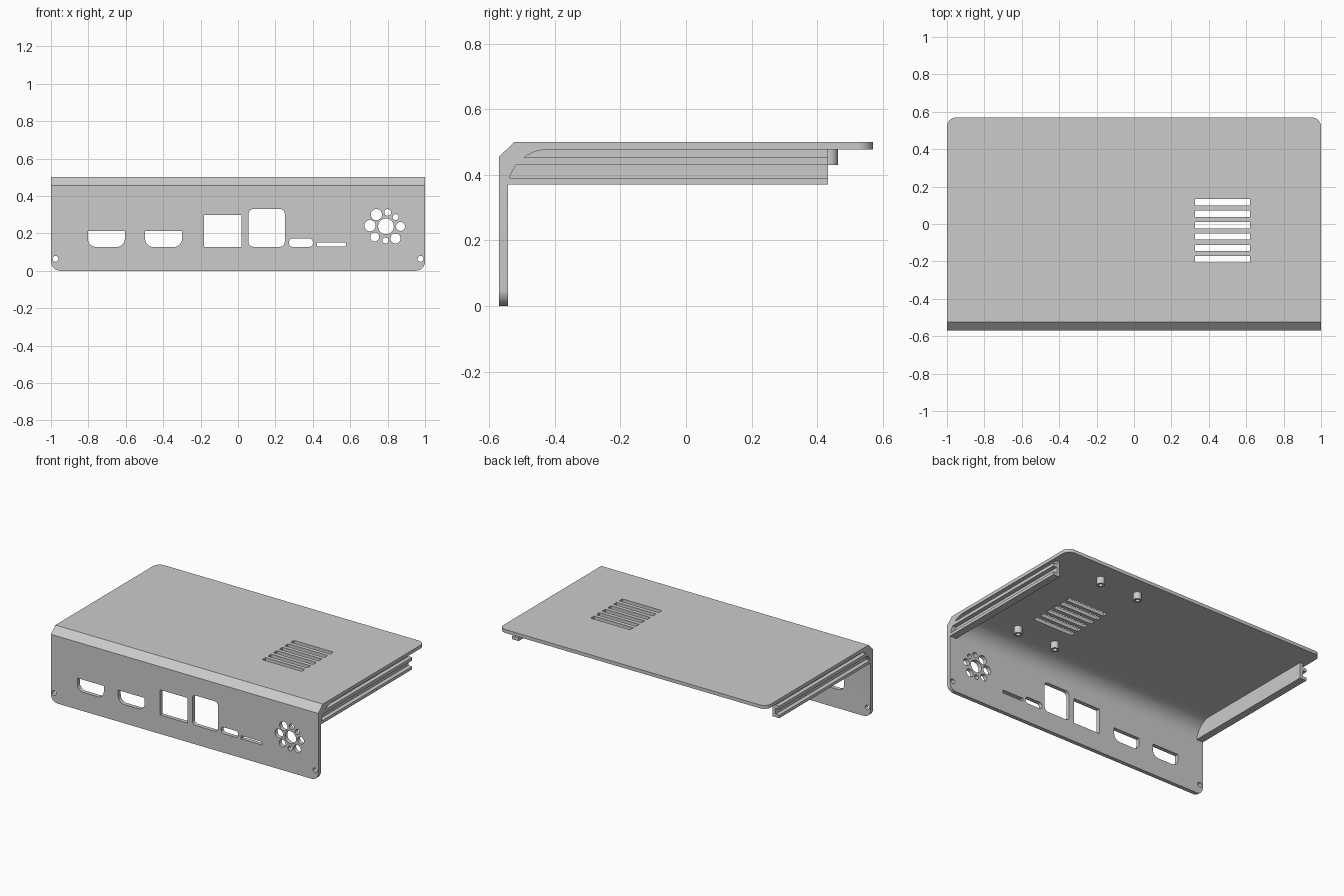
import bpy, bmesh
from math import sin, cos, pi, radians
from mathutils import Vector

cube = bpy.data.objects.get("Cube")
if cube:
    bpy.data.objects.remove(cube, do_unlink=True)

grey = bpy.data.materials.new("plain_grey")
grey.use_nodes = True
grey.diffuse_color = (0.6, 0.6, 0.6, 1)
grey.node_tree.nodes["Principled BSDF"].inputs["Base Color"].default_value = (0.6, 0.6, 0.6, 1)

TOP, UNDER = 0.5, 0.477          # plate surfaces
FRONT, INNER = -0.57, -0.543     # front panel surfaces
BACK = 0.57


def make_object(name, bm):
    bmesh.ops.recalc_face_normals(bm, faces=bm.faces)
    mesh = bpy.data.meshes.new(name)
    bm.to_mesh(mesh)
    bm.free()
    mesh.materials.append(grey)
    ob = bpy.data.objects.new(name, mesh)
    bpy.context.collection.objects.link(ob)
    return ob


def prism(bm, outline, place, low, high):
    """Extrude a 2D outline between two depths; place maps (a, b, depth) to xyz."""
    rings = [[bm.verts.new(place(a, b, d)) for a, b in outline] for d in (low, high)]
    bm.faces.new(rings[0])
    bm.faces.new(rings[1][::-1])
    n = len(outline)
    for i in range(n):
        j = (i + 1) % n
        bm.faces.new((rings[0][i], rings[0][j], rings[1][j], rings[1][i]))


def arc(cx, cy, r, start, end, steps):
    return [(cx + r * cos(radians(start + (end - start) * i / steps)),
             cy + r * sin(radians(start + (end - start) * i / steps)))
            for i in range(steps + 1)]


def rounded_box(x0, x1, z0, z1, bottom=0, top=0):
    pts = []
    for x, z, r, sx, sz, a in ((x1, z1, top, -1, -1, 0), (x0, z1, top, 1, -1, 90),
                               (x0, z0, bottom, 1, 1, 180), (x1, z0, bottom, -1, 1, 270)):
        pts += arc(x + sx * r, z + sz * r, r, a, a + 90, 6) if r else [(x, z)]
    return pts


def along_x(y, z, d):
    return (d, y, z)


def along_y(x, z, d):
    return (x, d, z)


def along_z(x, y, d):
    return (x, y, d)


def smooth(ob):
    bpy.ops.object.select_all(action='DESELECT')
    ob.select_set(True)
    bpy.context.view_layer.objects.active = ob
    bpy.ops.object.shade_smooth_by_angle(angle=radians(30))


# Shell: front panel and top plate with chamfered outside and filleted inside
R = 0.123
profile = [(FRONT, 0), (FRONT, 0.455), (-0.523, TOP), (BACK, TOP), (BACK, UNDER)]
profile += arc(INNER + R, UNDER - R, R, 90, 180, 14)
profile.append((INNER, 0))
bm = bmesh.new()
prism(bm, profile, along_x, -1, 1)


def is_corner(edge):
    a, b = (v.co for v in edge.verts)
    if abs(a.x - b.x) > 0.01:
        return False
    low_edge = max(a.z, b.z) < 0.001
    back_edge = min(a.y, b.y) > BACK - 0.001
    return low_edge or back_edge


bmesh.ops.bevel(bm, geom=[e for e in bm.edges if is_corner(e)], offset=0.05,
                segments=8, profile=0.5, affect='EDGES')
shell = make_object("shell", bm)

# Cutter for ports, fan grille, screw holes and vent slots
bm = bmesh.new()
ports = [
    rounded_box(-0.803, -0.605, 0.127, 0.212, bottom=0.045),
    rounded_box(-0.497, -0.299, 0.127, 0.212, bottom=0.045),
    rounded_box(-0.183, 0.02, 0.128, 0.298),
    rounded_box(0.057, 0.25, 0.128, 0.33, 0.025, 0.025),
    rounded_box(0.273, 0.4, 0.128, 0.172, 0.018, 0.018),
    rounded_box(0.423, 0.578, 0.129, 0.15),
]
round_holes = [
    (0.791, 0.237, 0.042), (0.74, 0.3, 0.03), (0.8, 0.312, 0.018),
    (0.843, 0.287, 0.016), (0.869, 0.237, 0.024), (0.842, 0.173, 0.027),
    (0.788, 0.162, 0.016), (0.731, 0.181, 0.024), (0.706, 0.241, 0.03),
    (-0.976, 0.064, 0.016), (0.976, 0.064, 0.016),
]
ports += [arc(x, z, r, 0, 345, 23) for x, z, r in round_holes]
for outline in ports:
    prism(bm, outline, along_y, FRONT - 0.05, INNER + 0.05)
for i in range(6):
    y = 0.116 - 0.061 * i
    prism(bm, rounded_box(0.325, 0.62, y - 0.017, y + 0.017), along_z, UNDER - 0.05, TOP + 0.05)
cutter = make_object("opening_cutter", bm)
cutter.hide_render = True

mod = shell.modifiers.new("openings", 'BOOLEAN')
mod.operation = 'DIFFERENCE'
mod.solver = 'EXACT'
mod.object = cutter
bpy.context.view_layer.objects.active = shell
bpy.ops.object.modifier_apply(modifier=mod.name)
bpy.data.objects.remove(cutter, do_unlink=True)
smooth(shell)

# Side rails: two outward teeth with grooves above and between
RAIL_IN, GROOVE, EDGE = 0.95, 0.972, 1.0
rail_profile = [(RAIL_IN, 0.37), (EDGE, 0.37), (EDGE, 0.39), (GROOVE, 0.39),
                (GROOVE, 0.43), (EDGE, 0.43), (EDGE, 0.452), (GROOVE, 0.452),
                (GROOVE, 0.48), (RAIL_IN, 0.48)]
for side, name in ((1, "left_rail"), (-1, "right_rail")):
    bm = bmesh.new()
    prism(bm, [(side * x, z) for x, z in rail_profile], along_y, INNER, 0.432)
    make_object(name, bm)

# Hollow standoffs under the plate
for x in (0.34, 0.63):
    for y in (-0.341, 0.437):
        bm = bmesh.new()
        outline = [(0.026, UNDER + 0.003), (0.026, 0.43), (0.014, 0.43),
                   (0.014, UNDER - 0.002), (0, UNDER - 0.002)]
        verts = [bm.verts.new((x + r, y, z)) for r, z in outline]
        edges = [bm.edges.new(pair) for pair in zip(verts, verts[1:])]
        bmesh.ops.spin(bm, geom=verts + edges, cent=Vector((x, y, 0)), axis=(0, 0, 1),
                       angle=2 * pi, steps=24)
        bmesh.ops.remove_doubles(bm, verts=bm.verts, dist=0.0005)
        place = ("front" if y < 0 else "back") + ("_outer" if x > 0.5 else "_inner")
        smooth(make_object(place + "_standoff", bm))
